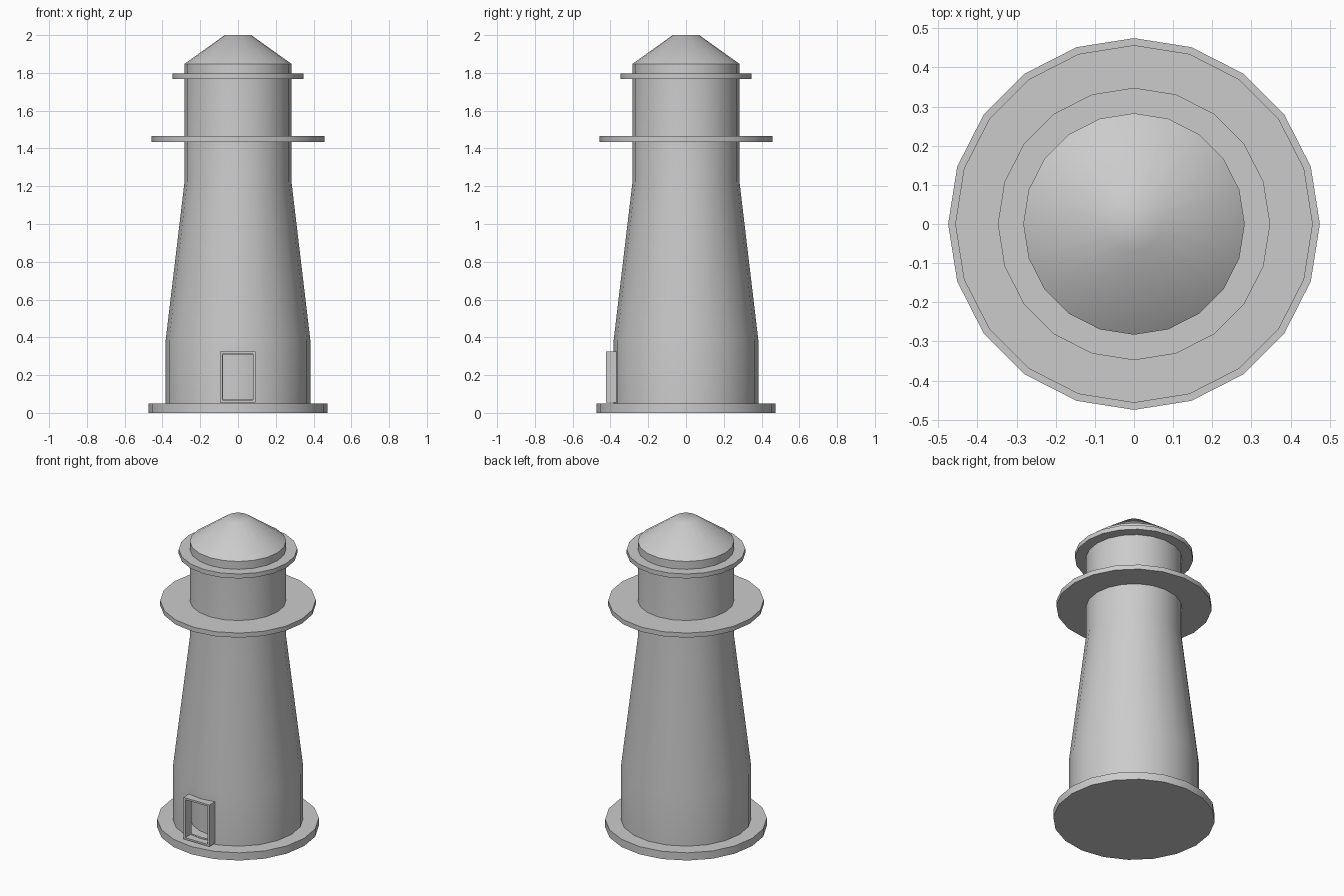
import bpy, bmesh, math

if "Cube" in bpy.data.objects:
    bpy.data.objects.remove(bpy.data.objects["Cube"])

SIDES = 20


def finish(name, bm):
    bmesh.ops.remove_doubles(bm, verts=bm.verts, dist=1e-5)
    bmesh.ops.recalc_face_normals(bm, faces=bm.faces)
    mesh = bpy.data.meshes.new(name)
    bm.to_mesh(mesh)
    bm.free()
    ob = bpy.data.objects.new(name, mesh)
    bpy.context.collection.objects.link(ob)
    return ob


def lathe(name, profile, closed=False):
    """Revolve (radius, z) points; ends are capped unless the profile is closed."""
    bm = bmesh.new()
    rings = [[bm.verts.new((r * math.cos(2 * math.pi * i / SIDES),
                            r * math.sin(2 * math.pi * i / SIDES), z))
              for i in range(SIDES)] for r, z in profile]
    pairs = list(zip(rings, rings[1:]))
    if closed:
        pairs.append((rings[-1], rings[0]))
    else:
        bm.faces.new(rings[0])
        bm.faces.new(rings[-1])
    for a, b in pairs:
        for i in range(SIDES):
            j = (i + 1) % SIDES
            bm.faces.new((a[i], a[j], b[j], b[i]))
    return finish(name, bm)


def box(name, x0, x1, y0, y1, z0, z1):
    bm = bmesh.new()
    bmesh.ops.create_cube(bm, size=1)
    for v in bm.verts:
        v.co = (x0 if v.co.x < 0 else x1, y0 if v.co.y < 0 else y1,
                z0 if v.co.z < 0 else z1)
    return finish(name, bm)


def cut(target, cutter):
    mod = target.modifiers.new("cut", "BOOLEAN")
    mod.operation = "DIFFERENCE"
    mod.solver = "EXACT"
    mod.object = cutter
    bpy.context.view_layer.objects.active = target
    bpy.ops.object.modifier_apply(modifier=mod.name)
    bpy.data.objects.remove(cutter)


# Base and ledges
base = lathe("base", [(0.475, 0), (0.475, 0.05)])
gallery = lathe("gallery", [(0.457, 1.435), (0.457, 1.465)])
eave = lathe("eave_ring", [(0.348, 1.768), (0.348, 1.797)])

# Tower with lantern room and roof
tower = lathe("tower", [(0.383, 0.05), (0.383, 0.385), (0.283, 1.225),
                        (0.283, 1.848), (0.07, 2.0)])

# Passage behind the door, around an inner core
cut(tower, lathe("passage_cutter", [(0.28, 0.03), (0.372, 0.03),
                                    (0.372, 0.37), (0.28, 0.37)], closed=True))
cut(tower, box("door_cutter", -0.08, 0.08, -0.5, -0.33, 0.07, 0.31))

# Door frame
frame = box("door_frame", -0.094, 0.092, -0.424, -0.36, 0.055, 0.325)
cut(frame, box("frame_cutter", -0.081, 0.08, -0.5, -0.3, 0.067, 0.313))

# Shading
bpy.ops.object.select_all(action="DESELECT")
for ob in (base, gallery, eave, tower):
    ob.select_set(True)
bpy.context.view_layer.objects.active = tower
bpy.ops.object.shade_smooth_by_angle(angle=math.radians(40))
